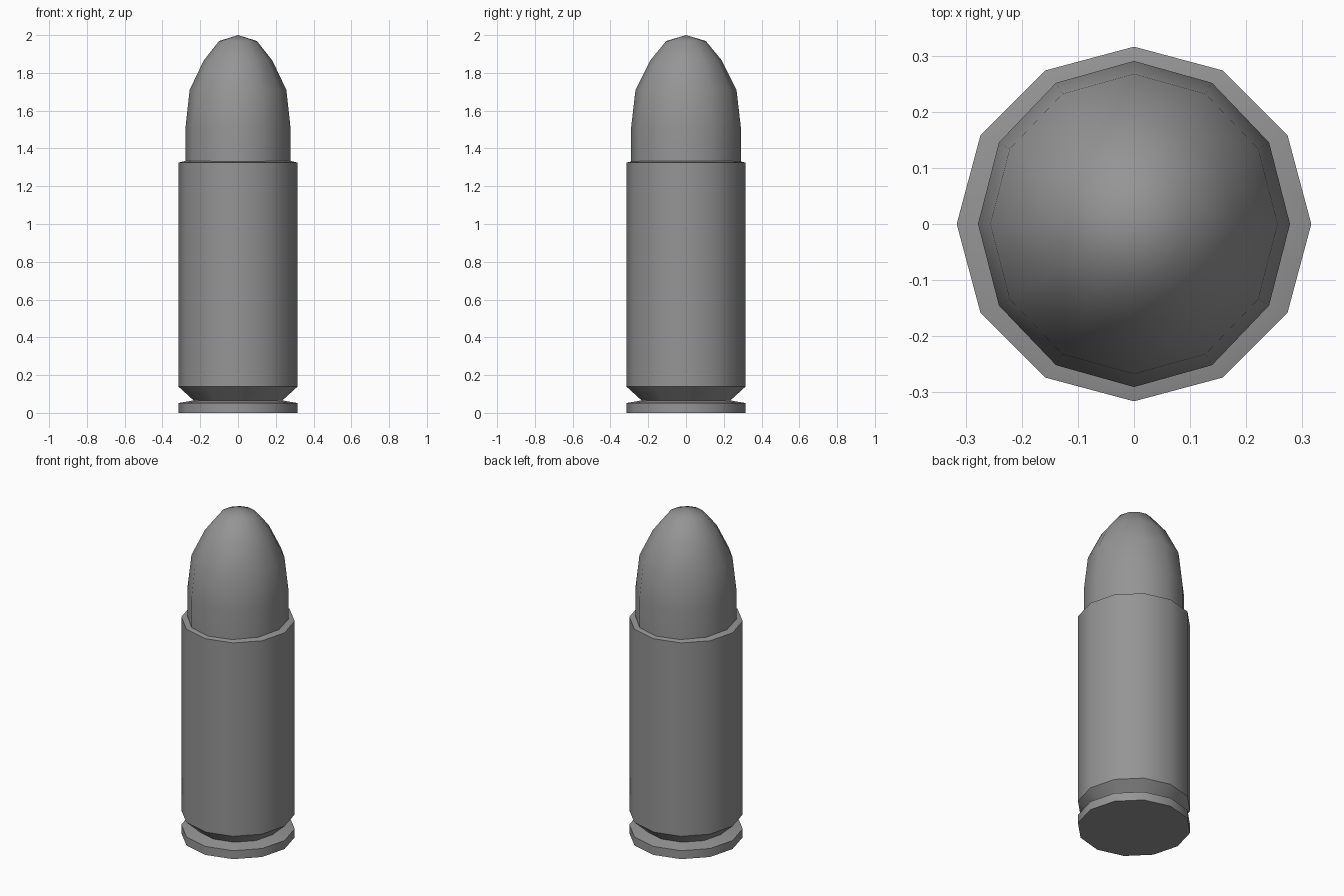
import bpy, bmesh, math

cube = bpy.data.objects.get("Cube")
if cube:
    bpy.data.objects.remove(cube, do_unlink=True)

SIDES = 12

metal = bpy.data.materials.new("grey metal")
metal.use_nodes = True
colour = (0.3, 0.3, 0.3, 1)
metal.diffuse_color = colour
metal.node_tree.nodes["Principled BSDF"].inputs["Base Color"].default_value = colour


def lathe(name, profile, y_scale=1.0, angle=40):
    """Revolve (radius, height) points about z; zero radius makes a pole."""
    bm = bmesh.new()
    rings = []
    for r, z in profile:
        if r == 0:
            rings.append([bm.verts.new((0, 0, z))] * SIDES)
        else:
            turns = [2 * math.pi * i / SIDES for i in range(SIDES)]
            rings.append([bm.verts.new((r * math.cos(a), r * y_scale * math.sin(a), z))
                          for a in turns])
    for low, high in zip(rings, rings[1:]):
        for i in range(SIDES):
            j = (i + 1) % SIDES
            corners = dict.fromkeys((low[i], low[j], high[j], high[i]))
            bm.faces.new(list(corners))
    bmesh.ops.recalc_face_normals(bm, faces=bm.faces)
    mesh = bpy.data.meshes.new(name)
    bm.to_mesh(mesh)
    bm.free()
    mesh.materials.append(metal)
    obj = bpy.data.objects.new(name, mesh)
    bpy.context.collection.objects.link(obj)
    bpy.ops.object.select_all(action='DESELECT')
    obj.select_set(True)
    bpy.context.view_layer.objects.active = obj
    bpy.ops.object.shade_smooth_by_angle(angle=math.radians(angle))
    return obj


# Casing with base flange, groove, straight wall and mouth rim
lathe("casing", [(0, 0), (0.316, 0), (0.316, 0.052), (0.235, 0.066),
                 (0.316, 0.14), (0.316, 1.325), (0.27, 1.336), (0, 1.336)])

# Domed tip, slightly oval, seated in the casing mouth
lathe("domed_tip", [(0, 1.28), (0.278, 1.28), (0.278, 1.51), (0.256, 1.71),
                    (0.182, 1.865), (0.1, 1.969), (0, 2.0)], y_scale=1.045, angle=50)
